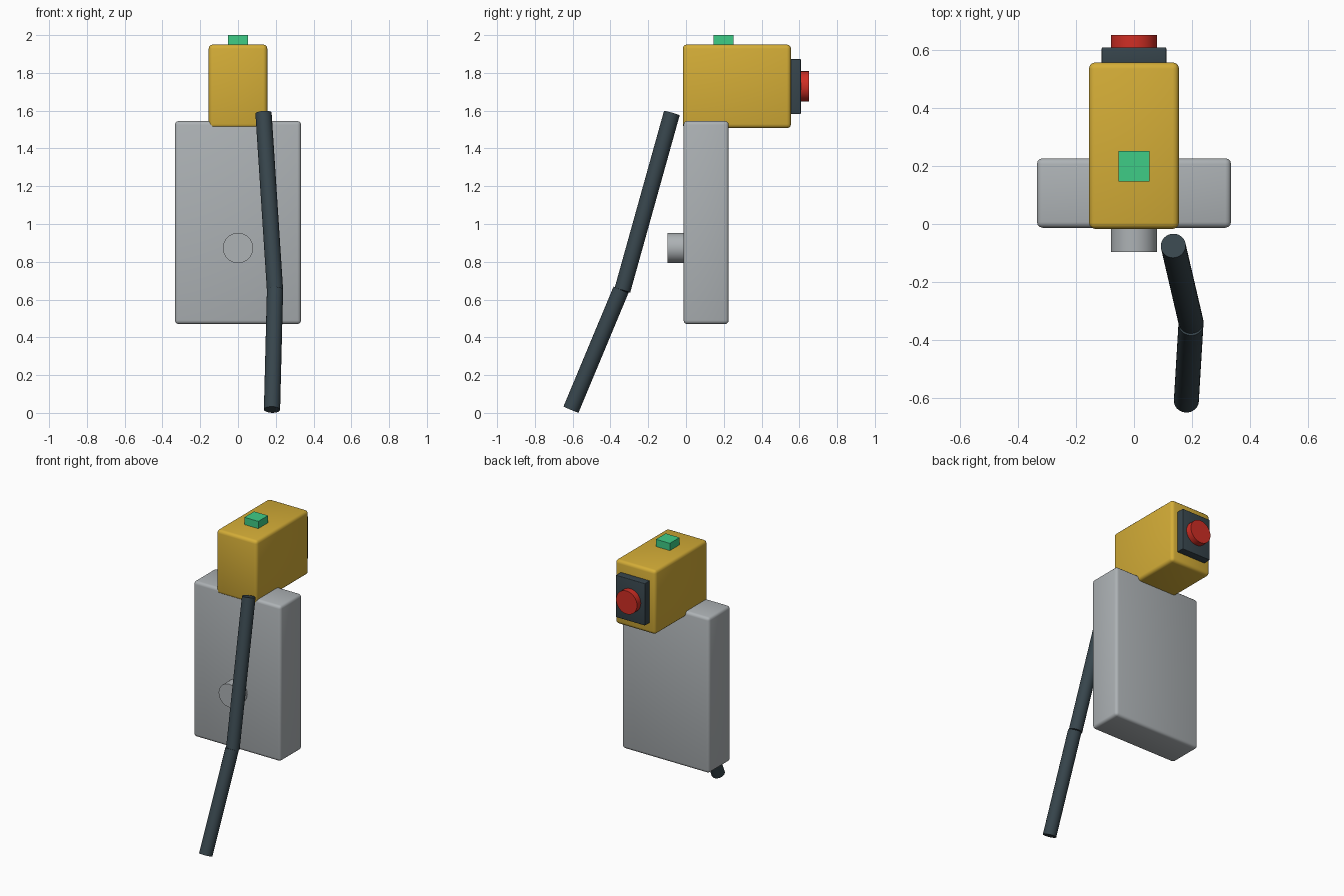
import bpy
from mathutils import Vector

if "Cube" in bpy.data.objects:
    bpy.data.objects.remove(bpy.data.objects["Cube"])


def srgb(r, g, b):
    def lin(c):
        c /= 255
        return c / 12.92 if c <= 0.04045 else ((c + 0.055) / 1.055) ** 2.4
    return (lin(r), lin(g), lin(b), 1)


def material(name, rgb):
    m = bpy.data.materials.new(name)
    m.diffuse_color = srgb(*rgb)
    m.use_nodes = True
    m.node_tree.nodes["Principled BSDF"].inputs["Base Color"].default_value = m.diffuse_color
    return m


YELLOW = material("yellow", (212, 173, 55))
GREY = material("grey", (173, 178, 181))
DARK = material("dark slate", (55, 69, 76))
RED = material("red", (208, 46, 36))
GREEN = material("green", (62, 204, 134))


def finish(ob, name, mat):
    ob.name = name
    ob.data.materials.append(mat)
    bpy.ops.object.shade_smooth_by_angle(angle=0.6)
    return ob


def box(name, lo, hi, mat, bevel=0.0):
    lo, hi = Vector(lo), Vector(hi)
    bpy.ops.mesh.primitive_cube_add(size=1, location=(lo + hi) / 2)
    ob = bpy.context.object
    ob.scale = hi - lo
    bpy.ops.object.transform_apply(location=False, rotation=False, scale=True)
    if bevel:
        mod = ob.modifiers.new("rounded edges", "BEVEL")
        mod.width, mod.segments = bevel, 3
        bpy.ops.object.modifier_apply(modifier=mod.name)
    return finish(ob, name, mat)


def rod(name, a, b, radius, mat, sides=32):
    a, b = Vector(a), Vector(b)
    bpy.ops.mesh.primitive_cylinder_add(vertices=sides, radius=radius,
                                        depth=(b - a).length, location=(a + b) / 2)
    ob = bpy.context.object
    ob.rotation_euler = (b - a).to_track_quat("Z", "Y").to_euler()
    return finish(ob, name, mat)


# Body and head
box("body", (-0.334, -0.013, 0.47), (0.334, 0.226, 1.545), GREY, 0.02)
box("head", (-0.155, -0.017, 1.507), (0.155, 0.556, 1.95), YELLOW, 0.022)

# Controls
box("top_button", (-0.053, 0.146, 1.94), (0.053, 0.252, 2.0), GREEN)
box("lens_plate", (-0.111, 0.54, 1.582), (0.111, 0.608, 1.873), DARK, 0.004)
rod("lens", (0, 0.59, 1.729), (0, 0.65, 1.729), 0.08, RED)
rod("front_knob", (0, -0.097, 0.873), (0, 0.0, 0.873), 0.08, GREY)

# Two-part hanging arm
rod("upper_arm", (0.135, -0.075, 1.587), (0.196, -0.337, 0.648), 0.043, DARK)
rod("lower_arm", (0.196, -0.344, 0.652), (0.18, -0.609, 0.017), 0.043, DARK)
